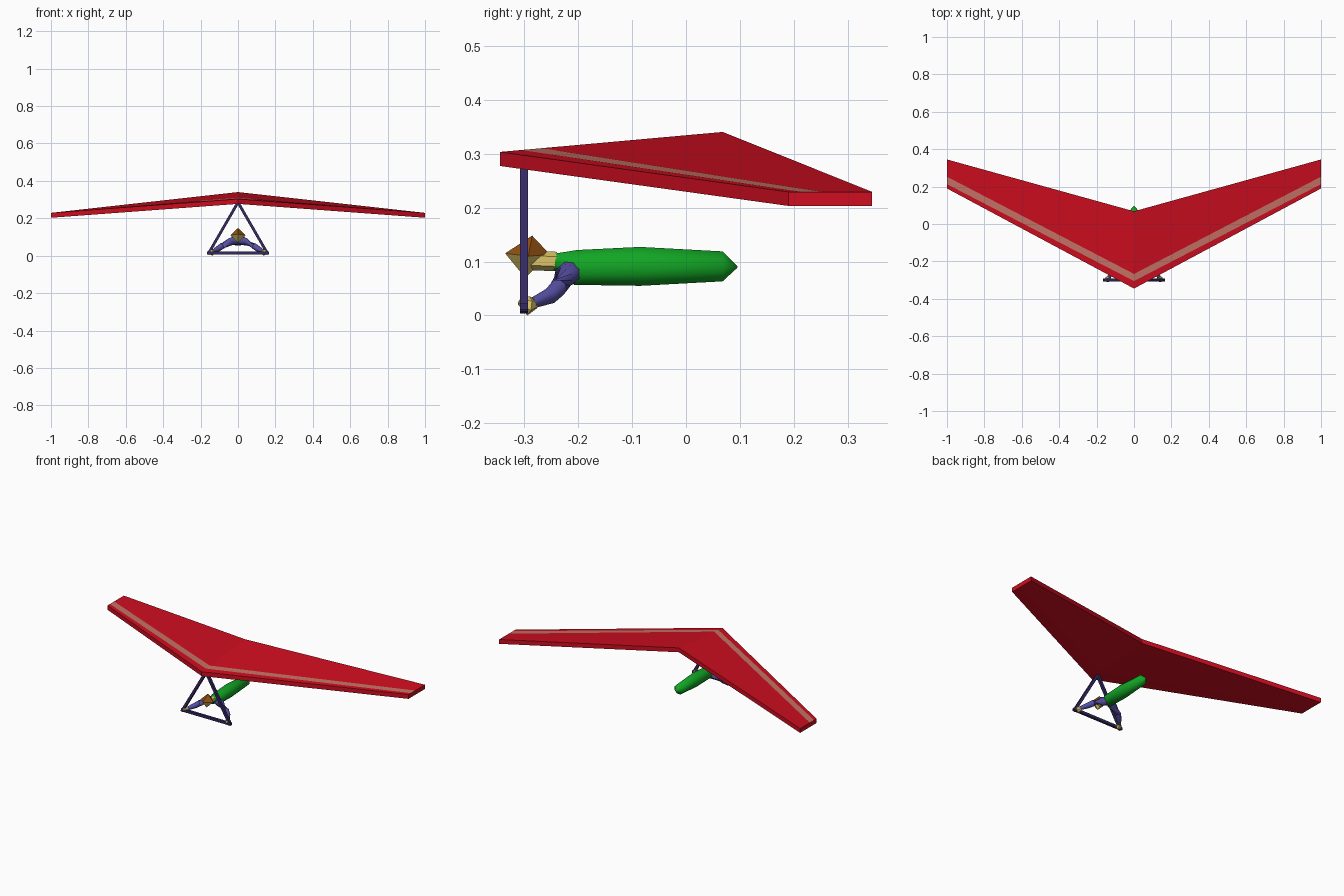
import bpy, bmesh, math
from mathutils import Vector

if "Cube" in bpy.data.objects:
    bpy.data.objects.remove(bpy.data.objects["Cube"])


def material(name, rgb):
    m = bpy.data.materials.new(name)
    m.diffuse_color = (*rgb, 1)
    m.use_nodes = True
    m.node_tree.nodes["Principled BSDF"].inputs["Base Color"].default_value = m.diffuse_color
    return m


RED = material("red", (0.62, 0.004, 0.014))
STRIPE = material("dusty pink", (0.56, 0.17, 0.13))
NAVY = material("navy", (0.035, 0.022, 0.12))
BLUE = material("violet blue", (0.095, 0.08, 0.37))
GREEN = material("green", (0.006, 0.38, 0.018))
SKIN = material("yellow", (0.72, 0.56, 0.14))
BROWN = material("brown", (0.27, 0.08, 0.006))


def finish(name, bm, mats, smooth=False):
    bmesh.ops.recalc_face_normals(bm, faces=bm.faces[:])
    me = bpy.data.meshes.new(name)
    bm.to_mesh(me)
    bm.free()
    for m in mats:
        me.materials.append(m)
    for p in me.polygons:
        p.use_smooth = smooth
    ob = bpy.data.objects.new(name, me)
    bpy.context.collection.objects.link(ob)
    if smooth:
        bpy.context.view_layer.objects.active = ob
        ob.select_set(True)
        bpy.ops.object.shade_smooth_by_angle(angle=math.radians(50))
        ob.select_set(False)
    return ob


def tube(name, path, radii, mat, sides=8, smooth=True):
    """Sweep a regular polygon with changing radius along a path."""
    bm = bmesh.new()
    pts = [Vector(p) for p in path]
    rings = []
    for i, p in enumerate(pts):
        t = (pts[min(i + 1, len(pts) - 1)] - pts[max(i - 1, 0)]).normalized()
        ref = Vector((0, 0, 1)) if abs(t.y) > 0.3 else Vector((0, 1, 0))
        u = t.cross(ref).normalized()
        v = u.cross(t)
        rings.append([bm.verts.new(p + radii[i] * (u * math.cos(a) + v * math.sin(a)))
                      for a in [2 * math.pi * (k + 0.5) / sides for k in range(sides)]])
    for a, b in zip(rings, rings[1:]):
        for k in range(sides):
            j = (k + 1) % sides
            bm.faces.new((a[k], a[j], b[j], b[k]))
    bm.faces.new(rings[0])
    bm.faces.new(rings[-1])
    return finish(name, bm, [mat], smooth)


# Wing: three stations (tip, keel, tip), chord rows split so the stripe is real faces
bm = bmesh.new()
tip_y, keel_y = (0.19, 0.213, 0.253, 0.345), (-0.345, -0.305, -0.267, 0.068)
THICK = 0.026
top, bottom = [], []
for x, ys in ((-1, tip_y), (0, keel_y), (1, tip_y)):
    row = []
    for y in ys:
        z = 0.229 if x else 0.303 + 0.037 * (y + 0.345) / 0.413
        row.append((x, y, z))
    top.append([bm.verts.new(c) for c in row])
    bottom.append([bm.verts.new((c[0], c[1], c[2] - THICK)) for c in row])
for i in range(2):
    for j in range(3):
        for grid in (top, bottom):
            f = bm.faces.new((grid[i][j], grid[i + 1][j], grid[i + 1][j + 1], grid[i][j + 1]))
            f.material_index = int(grid is top and j == 1)
    for j in (0, 3):
        bm.faces.new((top[i][j], top[i + 1][j], bottom[i + 1][j], bottom[i][j]))
for i in (0, 2):
    for j in range(3):
        bm.faces.new((top[i][j], top[i][j + 1], bottom[i][j + 1], bottom[i][j]))
finish("wing", bm, [RED, STRIPE])

# Triangular control frame
corners = [(-0.156, -0.3, 0.015), (0.156, -0.3, 0.015), (0, -0.3, 0.285)]
for n, a, b in (("base_bar", 0, 1), ("left_upright", 0, 2), ("right_upright", 1, 2)):
    pa, pb = Vector(corners[a]), Vector(corners[b])
    ext = (pb - pa).normalized() * 0.009
    tube(n, [pa - ext, pb + (ext if n == "base_bar" else -ext * 0.3)],
         [0.0105] * 2, NAVY, 4, False)

# Harness pod around the pilot
tube("harness_pod",
     [(0, y, z) for y, z in ((-0.252, 0.103), (-0.205, 0.089), (-0.085, 0.091),
                             (0.068, 0.091), (0.095, 0.09))],
     [0.012, 0.035, 0.039, 0.03, 0.002], GREEN)

# Arms and hands on the base bar
for side, s in (("left", -1), ("right", 1)):
    tube(side + "_arm",
         [(s * 0.008, -0.212, 0.082), (s * 0.04, -0.222, 0.075), (s * 0.085, -0.236, 0.052),
          (s * 0.108, -0.252, 0.036), (s * 0.135, -0.284, 0.023)],
         [0.022, 0.022, 0.017, 0.015, 0.010], BLUE)
    tube(side + "_hand",
         [(s * 0.13, -0.278, 0.022), (s * 0.138, -0.292, 0.018), (s * 0.142, -0.309, 0.026)],
         [0.009, 0.018, 0.006], SKIN, 6, False)

# Head: faceted, hair on the upper faces and skin on the lower
bm = bmesh.new()
ring = [bm.verts.new(c) for c in ((0, -0.335, 0.115), (0.04, -0.292, 0.11),
                                  (0, -0.252, 0.113), (-0.04, -0.292, 0.11))]
crown = bm.verts.new((0, -0.285, 0.148))
chin = bm.verts.new((0, -0.298, 0.07))
for k in range(4):
    a, b = ring[k], ring[(k + 1) % 4]
    bm.faces.new((a, b, crown)).material_index = 1
    bm.faces.new((a, b, chin))
finish("head", bm, [SKIN, BROWN])
tube("neck", [(0, -0.29, 0.102), (0, -0.24, 0.1)], [0.018, 0.018], SKIN, 6)
